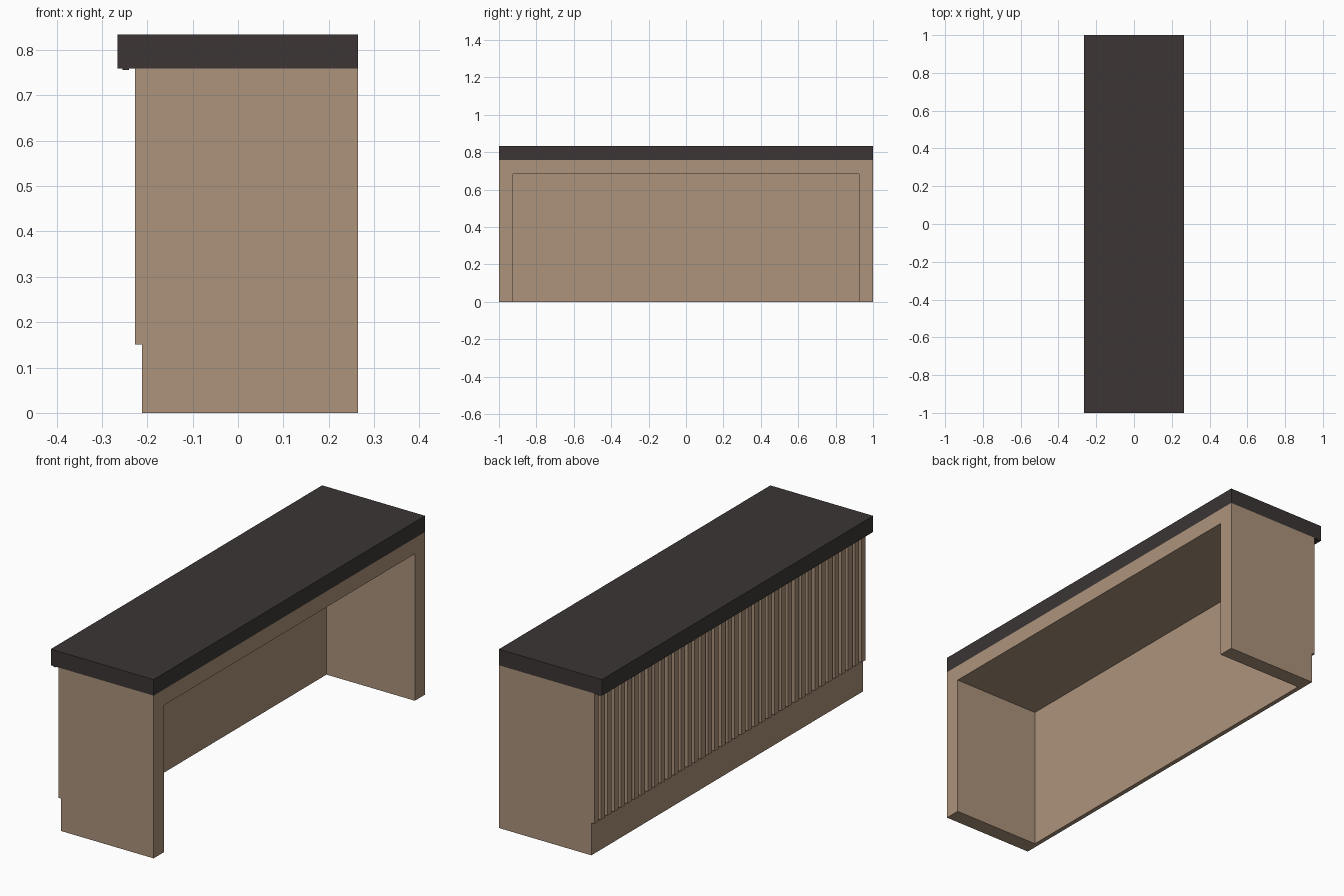
import bpy

if "Cube" in bpy.data.objects:
    bpy.data.objects.remove(bpy.data.objects["Cube"])


def material(name, rgb):
    m = bpy.data.materials.new(name)
    m.diffuse_color = (*rgb, 1.0)
    m.use_nodes = True
    m.node_tree.nodes["Principled BSDF"].inputs["Base Color"].default_value = m.diffuse_color
    return m


tan = material("tan wood", (0.413, 0.292, 0.198))
dark = material("dark stone", (0.045, 0.036, 0.036))


def extrude_profile(name, profile, x0, x1, mat):
    """Extrude a closed (y, z) outline from x0 to x1."""
    n = len(profile)
    verts = [(x, y, z) for x in (x0, x1) for y, z in profile]
    faces = [tuple(range(n - 1, -1, -1)), tuple(range(n, 2 * n))]
    faces += [(i, (i + 1) % n, n + (i + 1) % n, n + i) for i in range(n)]
    mesh = bpy.data.meshes.new(name)
    mesh.from_pydata(verts, [], faces)
    mesh.materials.append(mat)
    obj = bpy.data.objects.new(name, mesh)
    bpy.context.collection.objects.link(obj)
    return obj


def box(name, x0, x1, y0, y1, z0, z1, mat):
    return extrude_profile(name, [(y0, z0), (y1, z0), (y1, z1), (y0, z1)], x0, x1, mat)


BACK, FRONT = -0.212, 0.265
PANEL = BACK + 0.021
TOP = 0.759

# Closed panel on the customer side
box("back_panel", BACK, PANEL, -1, 1, 0, TOP, tan)

# Open carcass: two end walls joined by a deep header
arch = [(-1, 0), (-0.925, 0), (-0.925, 0.685), (0.925, 0.685),
        (0.925, 0), (1, 0), (1, TOP), (-1, TOP)]
extrude_profile("carcass", arch, PANEL, FRONT, tan)

# Vertical slats above the plinth, flush with both ends
SLAT_W, COUNT = 0.03, 41
slat = box("slats", -0.227, BACK, -1, -1 + SLAT_W, 0.151, TOP, tan)
arr = slat.modifiers.new("repeat", 'ARRAY')
arr.use_relative_offset = False
arr.use_constant_offset = True
arr.constant_offset_displace = (0, (2 - SLAT_W) / (COUNT - 1), 0)
arr.count = COUNT

# Worktop overhanging the slats, with a thin strip under its lip
box("worktop", -0.266, FRONT, -1, 1, TOP, 0.834, dark)
box("under_lip_strip", -0.255, -0.24, -1, 1, 0.756, TOP, dark)
